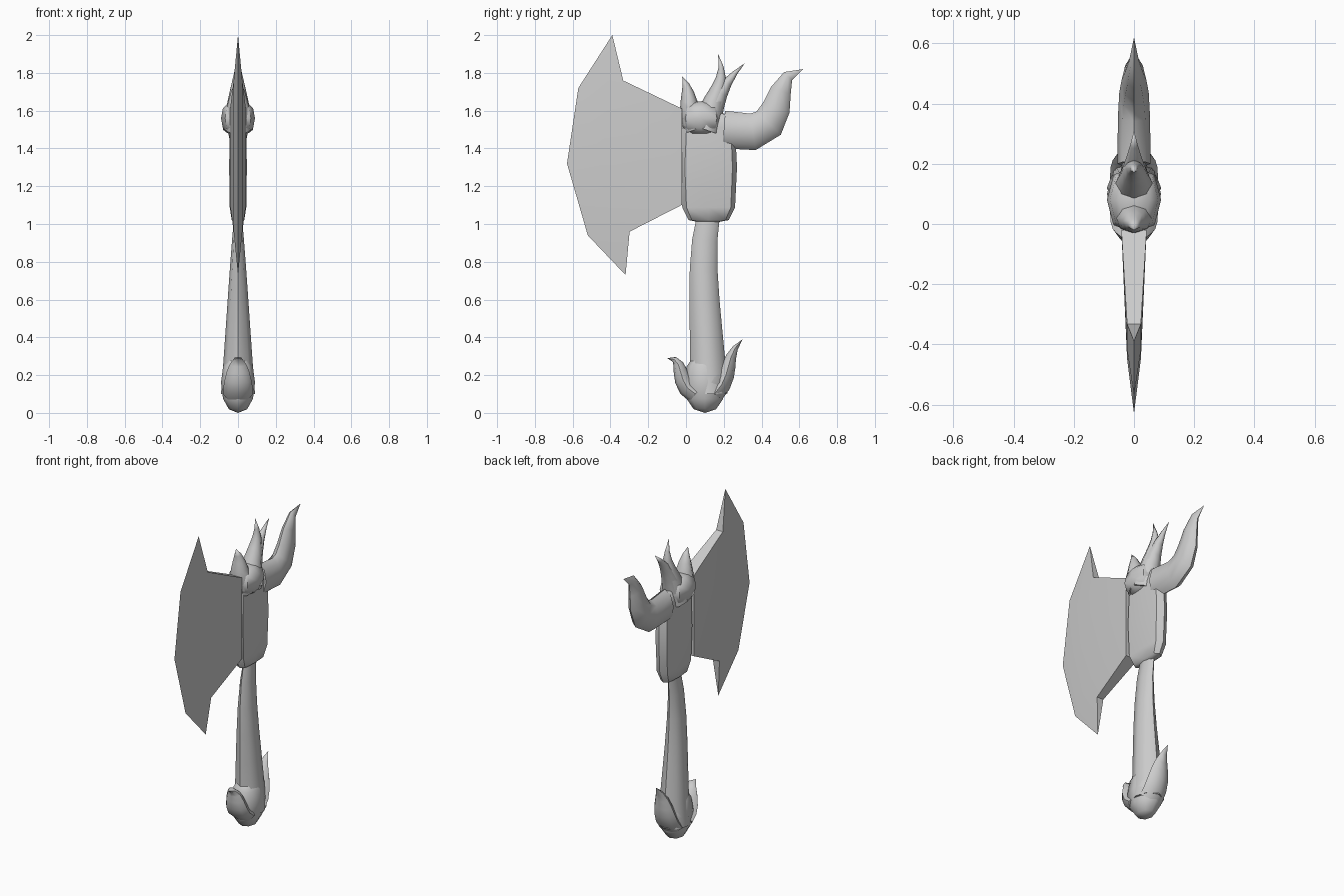
import bpy, bmesh, math
from mathutils import Vector
from mathutils.geometry import interpolate_bezier

cube = bpy.data.objects.get("Cube")
if cube:
    bpy.data.objects.remove(cube, do_unlink=True)

grey = (0.6, 0.6, 0.6, 1)
material = bpy.data.materials.new("plain grey")
material.use_nodes = True
material.diffuse_color = grey
material.node_tree.nodes["Principled BSDF"].inputs["Base Color"].default_value = grey


def finish(name, bm, sharp_angle=50):
    """Clean the mesh, link it as an object and shade it."""
    bmesh.ops.remove_doubles(bm, verts=bm.verts, dist=0.001)
    bmesh.ops.recalc_face_normals(bm, faces=bm.faces)
    mesh = bpy.data.meshes.new(name)
    bm.to_mesh(mesh)
    bm.free()
    mesh.materials.append(material)
    part = bpy.data.objects.new(name, mesh)
    bpy.context.collection.objects.link(part)
    bpy.ops.object.select_all(action='DESELECT')
    part.select_set(True)
    bpy.context.view_layer.objects.active = part
    bpy.ops.object.shade_smooth_by_angle(angle=math.radians(sharp_angle))


def rounded(name, centre, size, power):
    """Low-poly ball; a power below one pushes it towards a box."""
    bm = bmesh.new()
    bmesh.ops.create_uvsphere(bm, u_segments=8, v_segments=6, radius=1)
    for vert in bm.verts:
        for axis in range(3):
            value = vert.co[axis]
            shaped = math.copysign(abs(value) ** power, value) if abs(value) > 0.001 else 0
            vert.co[axis] = centre[axis] + size[axis] * shaped
    finish(name, bm)


def sweep(name, spine, depth, width, power=2, depth_end=0, width_end=0, steps=6, sides=8):
    """Tapering oval limb along a bezier spine in the side plane."""
    points = interpolate_bezier(*[Vector((0, y, z)) for y, z in spine], steps + 1)
    bm = bmesh.new()
    rings = []
    for step, point in enumerate(points):
        taper = (step / steps) ** power
        along = points[min(step + 1, steps)] - points[max(step - 1, 0)]
        across = along.cross(Vector((1, 0, 0))).normalized()
        half_depth = depth + (depth_end - depth) * taper
        half_width = width + (width_end - width) * taper
        ring = []
        for side in range(sides):
            turn = math.tau * side / sides
            offset = across * half_depth * math.cos(turn)
            offset.x = half_width * math.sin(turn)
            ring.append(bm.verts.new(point + offset))
        rings.append(ring)
    for lower, upper in zip(rings, rings[1:]):
        for side in range(sides):
            after = (side + 1) % sides
            bm.faces.new((lower[side], lower[after], upper[after], upper[side]))
    bm.faces.new(rings[0])
    bm.faces.new(rings[-1])
    finish(name, bm)


def blade(name, edge, middle):
    """Edge, bevel ridge and root rows; the inner rows shrink towards the middle height."""
    def inner_row(shrink, pull, shift):
        return [(y * pull + shift, middle + (z - middle) * shrink) for y, z in edge]

    rows = [(edge, 0), (inner_row(0.63, 0.48, -0.145), 0.023), (inner_row(0.4, 0, -0.02), 0.042)]
    bm = bmesh.new()
    left, right = [[[bm.verts.new((side * half, y, z)) for y, z in row] for row, half in rows]
                   for side in (1, -1)]
    # Two cheeks
    for cheek in (left, right):
        for outer, inner in zip(cheek, cheek[1:]):
            for i in range(len(edge) - 1):
                bm.faces.new((outer[i], outer[i + 1], inner[i + 1], inner[i]))
    # Closed top and bottom rims
    for end in (0, -1):
        for j in range(len(rows) - 1):
            bm.faces.new((left[j][end], left[j + 1][end], right[j + 1][end], right[j][end]))
    # Back wall against the head
    for i in range(len(edge) - 1):
        bm.faces.new((left[-1][i], left[-1][i + 1], right[-1][i + 1], right[-1][i]))
    finish(name, bm, sharp_angle=30)


# Handle and pommel
sweep("handle", [(0.12, 0.1), (0.12, 0.4), (0.06, 0.8), (0.12, 1.05)], depth=0.1, width=0.09,
      power=1, depth_end=0.06, width_end=0.02)
rounded("pommel", (0, 0.1, 0.16), (0.09, 0.11, 0.16), power=0.9)
sweep("pommel_front_claw", [(0.05, 0.1), (-0.06, 0.15), (0, 0.3), (-0.1, 0.29)],
      depth=0.05, width=0.08)
sweep("pommel_back_claw", [(0.15, 0.1), (0.25, 0.2), (0.2, 0.3), (0.3, 0.39)],
      depth=0.05, width=0.08)

# Head with its blade and back horn
rounded("head_block", (0, 0.12, 1.3), (0.047, 0.15, 0.3), power=0.5)
blade("axe_blade", [(-0.39, 2), (-0.57, 1.72), (-0.63, 1.32), (-0.52, 0.94), (-0.32, 0.73)],
      middle=1.35)
sweep("back_horn", [(0.2, 1.5), (0.6, 1.4), (0.4, 1.8), (0.62, 1.82)], depth=0.1, width=0.055)

# Cup and crown of claws
rounded("claw_cup", (0, 0.08, 1.56), (0.09, 0.11, 0.09), power=0.8)
sweep("crown_front_claw", [(0.05, 1.5), (0, 1.6), (0.03, 1.7), (-0.02, 1.78)],
      depth=0.06, width=0.07)
sweep("crown_middle_claw", [(0.1, 1.5), (0.15, 1.7), (0.22, 1.75), (0.17, 1.9)],
      depth=0.08, width=0.08, power=1)
sweep("crown_back_claw", [(0.1, 1.5), (0.15, 1.65), (0.2, 1.75), (0.31, 1.85)],
      depth=0.08, width=0.08, power=1)
